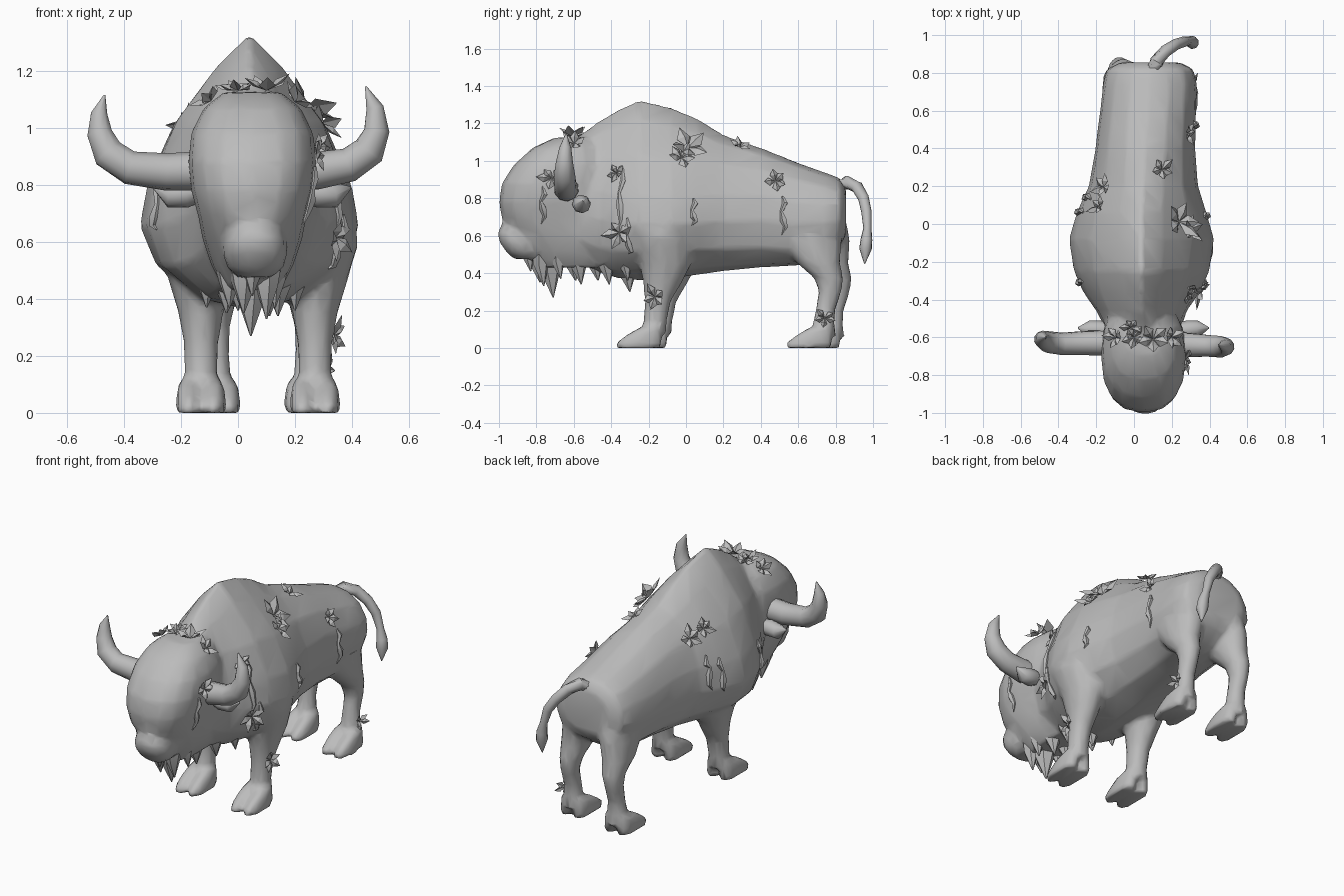
import bpy, bmesh, math, random
from mathutils import Vector
from mathutils.bvhtree import BVHTree

if "Cube" in bpy.data.objects:
    bpy.data.objects.remove(bpy.data.objects["Cube"])

random.seed(4)
grey = bpy.data.materials.new("warm_grey")
grey.diffuse_color = (0.5, 0.5, 0.5, 1)
grey.use_nodes = True
grey.node_tree.nodes["Principled BSDF"].inputs["Base Color"].default_value = grey.diffuse_color
CX = 0.05


def finish(name, bm, angle=50):
    bmesh.ops.recalc_face_normals(bm, faces=bm.faces)
    me = bpy.data.meshes.new(name)
    bm.to_mesh(me)
    bm.free()
    me.materials.append(grey)
    ob = bpy.data.objects.new(name, me)
    bpy.context.collection.objects.link(ob)
    bpy.ops.object.select_all(action='DESELECT')
    ob.select_set(True)
    bpy.context.view_layer.objects.active = ob
    bpy.ops.object.shade_smooth_by_angle(angle=math.radians(angle))
    return ob


def loft(bm, rings):
    vs = [[bm.verts.new(p) for p in r] for r in rings]
    n = len(vs[0])
    for a, b in zip(vs, vs[1:]):
        for i in range(n):
            bm.faces.new((a[i], a[(i + 1) % n], b[(i + 1) % n], b[i]))
    bm.faces.new(vs[0])
    bm.faces.new(vs[-1])


def oval(x, y, z, rx, ry, n=16, e=1.0):
    """Horizontal ring; e below 1 makes it boxier."""
    f = lambda v: math.copysign(abs(v) ** e, v)
    return [(x + rx * f(math.cos(t)), y + ry * f(math.sin(t)), z)
            for t in (2 * math.pi * i / n for i in range(n))]


def tube(bm, pts, radii, n=10):
    pts = [Vector(p) for p in pts]
    rings = []
    for i, (p, r) in enumerate(zip(pts, radii)):
        d = (pts[min(i + 1, len(pts) - 1)] - pts[max(i - 1, 0)]).normalized()
        u = d.cross(Vector((0.3, 1, 0.1))).normalized()
        w = d.cross(u)
        rings.append([p + r * (u * math.cos(t) + w * math.sin(t))
                      for t in (2 * math.pi * k / n for k in range(n))])
    loft(bm, rings)


# --- skin: torso, head and legs fused into one surface ---
skin = bmesh.new()
BARREL = [(0, 0), (.5, .03), (.85, .16), (1, .4), (.95, .62), (.75, .83), (.4, .96), (0, 1)]
HUMP = [(0, 0), (.45, .04), (.85, .16), (1, .31), (.93, .47), (.7, .69), (.3, .89), (0, 1.0)]


def torso_ring(y, cx, w, top, bot, k):
    half = [(a[0] + (b[0] - a[0]) * k, a[1] + (b[1] - a[1]) * k) for a, b in zip(BARREL, HUMP)]
    full = half + [(-a, b) for a, b in half[-2:0:-1]]
    return [(cx + w * a, y, bot + (top - bot) * b) for a, b in full]


loft(skin, [torso_ring(*r) for r in (
    (-.58, .05, .19, 1.13, .48, .3), (-.46, .04, .24, 1.22, .40, .6), (-.36, .04, .31, 1.28, .37, .9),
    (-.25, .04, .36, 1.33, .36, 1), (-.08, .04, .385, 1.29, .37, 1), (.06, .04, .345, 1.23, .39, .8),
    (.2, .05, .29, 1.14, .41, .4), (.4, .06, .265, 1.07, .43, .1), (.6, .075, .255, .99, .44, 0),
    (.74, .085, .25, .94, .48, 0), (.82, .085, .23, .91, .54, 0), (.855, .085, .16, .86, .6, 0))])

# head and mane: y front, y back, half width, z
loft(skin, [oval(CX, (a + b) / 2, z, w, (b - a) / 2, 16, .8) for a, b, w, z in (
    (-.70, -.5, .10, 1.125), (-.82, -.45, .17, 1.07), (-.92, -.4, .215, .98), (-.985, -.4, .225, .88),
    (-1.0, -.4, .215, .78), (-.985, -.4, .19, .69), (-.92, -.36, .175, .61), (-.86, -.32, .145, .52),
    (-.80, -.28, .10, .43))])

# muzzle with an overhanging nose
loft(skin, [oval(CX + .01, y, z, rx, ry, 14, .85) for z, y, rx, ry in (
    (.475, -.85, .06, .07), (.51, -.86, .10, .1), (.56, -.88, .115, .115),
    (.61, -.885, .11, .125), (.655, -.88, .09, .11), (.70, -.86, .06, .10))])

# legs: z, x offset, y, x radius, y radius
FRONT = ((.8, .17, -.14, .13, .17), (.6, .215, -.13, .14, .17), (.45, .205, -.11, .105, .14),
         (.35, .2, -.125, .08, .105), (.25, .2, -.15, .062, .07), (.14, .2, -.165, .058, .062),
         (.07, .2, -.18, .066, .075))
REAR = ((.8, .1, .62, .12, .16), (.58, .14, .66, .1, .175), (.45, .155, .71, .085, .115),
        (.37, .16, .765, .064, .078), (.3, .165, .77, .052, .062), (.2, .165, .745, .05, .053),
        (.12, .165, .735, .056, .06), (.06, .165, .73, .064, .075))
for s in (-1, 1):
    for prof, mid, shift in ((FRONT, .07, .03), (REAR, .085, .045)):
        dy = shift if s < 0 else 0
        loft(skin, [oval(mid + s * o, y + dy, z, rx, ry, 12) for z, o, y, rx, ry in prof])
        z, o, y, rx, ry = prof[-1]
        for toe in (-1, 1):   # cloven hoof
            x = mid + s * o + toe * .043
            loft(skin, [oval(x, y + dy + j, h, a, b, 10, .85) for h, j, a, b in (
                (.0, -.075, .046, .125), (.03, -.07, .046, .125), (.07, -.045, .042, .095),
                (.11, -.01, .035, .06))])

body = finish("body_head_and_legs", skin, 60)
m = body.modifiers.new("fuse", 'REMESH')
m.mode, m.voxel_size = 'VOXEL', .016
m = body.modifiers.new("relax", 'SMOOTH')
m.iterations, m.factor = 5, .5
m = body.modifiers.new("facet", 'DECIMATE')
m.ratio = .085
for mod in list(body.modifiers):
    bpy.ops.object.modifier_apply(modifier=mod.name)
bpy.ops.object.shade_smooth_by_angle(angle=math.radians(60))
tree = BVHTree.FromObject(body, bpy.context.evaluated_depsgraph_get())

# --- horns ---
bm = bmesh.new()
tube(bm, [(-.1, -.63, .85), (-.25, -.63, .845), (-.38, -.635, .86), (-.455, -.625, .91), (-.485, -.61, .98),
          (-.487, -.60, 1.05), (-.468, -.60, 1.115)], [.07, .066, .06, .058, .046, .03, .003])
tube(bm, [(.15, -.64, .85), (.28, -.64, .85), (.39, -.645, .87), (.46, -.65, .92), (.487, -.65, .99),
          (.48, -.645, 1.07), (.448, -.64, 1.145)], [.07, .066, .06, .058, .046, .032, .003])
finish("horns", bm, 60)

# --- ears ---
bm = bmesh.new()
for s in (-1, 1):
    tube(bm, [(CX + s * a, b, c) for a, b, c in ((.16, -.56, .78), (.23, -.56, .77), (.29, -.555, .765),
                                                 (.345, -.55, .79))], [.03, .05, .045, .005], 8)
finish("ears", bm, 60)

# --- tail ---
bm = bmesh.new()
tube(bm, [(.09, .79, .86), (.12, .86, .885), (.165, .915, .86), (.22, .95, .80), (.265, .965, .73),
          (.29, .97, .64), (.305, .965, .58), (.31, .96, .53), (.31, .955, .45)],
     [.04, .037, .033, .03, .028, .022, .032, .034, .003], 9)
finish("tail", bm, 60)

# --- beard and ragged mane ends ---
bm = bmesh.new()
for x, y, top, tip, r in ((.045, -.72, .5, .27, .07), (.02, -.79, .52, .35, .06), (.10, -.77, .52, .33, .055),
                          (.05, -.84, .55, .41, .05), (-.03, -.7, .5, .37, .05), (.13, -.68, .52, .37, .05),
                          (.0, -.6, .5, .36, .06), (.11, -.57, .5, .34, .06), (.03, -.48, .5, .36, .06),
                          (.14, -.42, .5, .34, .06), (-.04, -.42, .5, .35, .06), (.05, -.31, .48, .30, .07),
                          (.2, -.32, .5, .36, .05), (-.11, -.33, .5, .37, .05)):
    tube(bm, [(x, y, top), (x, y - .005, (top + tip) / 2 + .02), (x, y + .01, tip)], [r, r * .75, .003], 6)
finish("beard", bm, 30)


# --- flowers, leaves and trailing vines set on the skin ---
def petal(bm, base, out, side, up, length, width):
    mid = base + out * length * .5
    a, b, c = bm.verts.new(base), bm.verts.new(mid + side * width + up * .012), bm.verts.new(base + out * length + up * .01)
    d, e = bm.verts.new(mid - side * width + up * .012), bm.verts.new(mid - up * .008)
    for f in ((a, b, e), (b, c, e), (c, d, e), (d, a, e), (a, d, c), (a, c, b)):
        bm.faces.new(f)


def flower(bm, pos, size, count=5):
    p, n = tree.find_nearest(Vector(pos))[:2]
    u = n.orthogonal().normalized()
    w = n.cross(u)
    for i in range(count):
        t = 2 * math.pi * i / count + random.uniform(-.25, .25)
        flat = u * math.cos(t) + w * math.sin(t)
        lift = random.uniform(.35, .9)
        out = (flat + n * lift).normalized()
        side = n.cross(flat).normalized()
        petal(bm, p + n * .005, out, side, out.cross(side).normalized() * -1, size * random.uniform(.8, 1.15), size * .3)


bm = bmesh.new()
for x, y, z, size in ((.27, .02, 1.1, .13), (.31, -.02, 1.03, .09), (.15, .29, 1.08, .07), (.3, .48, .9, .075),
                      (-.18, .2, 1.0, .085), (-.2, .1, 1.03, .07), (.3, -.72, .91, .08), (.33, -.35, .62, .09),
                      (.35, -.17, .27, .08), (.31, .74, .16, .06), (.1, -.61, 1.13, .10), (-.1, -.6, 1.1, .08),
                      (0, -.6, 1.13, .07), (.19, -.6, 1.08, .08), (-.02, -.55, 1.15, .06), (.33, -.4, .95, .06)):
    flower(bm, (x, y, z), size)
finish("flowers", bm, 20)

bm = bmesh.new()
for x, y, top, low in ((.45, .06, .82, .64), (.4, .52, .84, .58), (.32, -.77, .86, .64), (.4, -.38, 1.0, .62),
                       (.4, -.33, .7, .42), (-.4, .2, .95, .68), (-.4, .1, .9, .62), (-.4, -.36, .85, .6)):
    pts = []
    for i in range(6):
        z = top + (low - top) * i / 5
        q, n = tree.find_nearest(Vector((x, y + .012 * math.sin(i * 2.1), z)))[:2]
        pts.append(q + n * .004)
    tube(bm, pts, [.006, .016, .009, .02, .013, .002], 5)
finish("vines", bm, 30)
